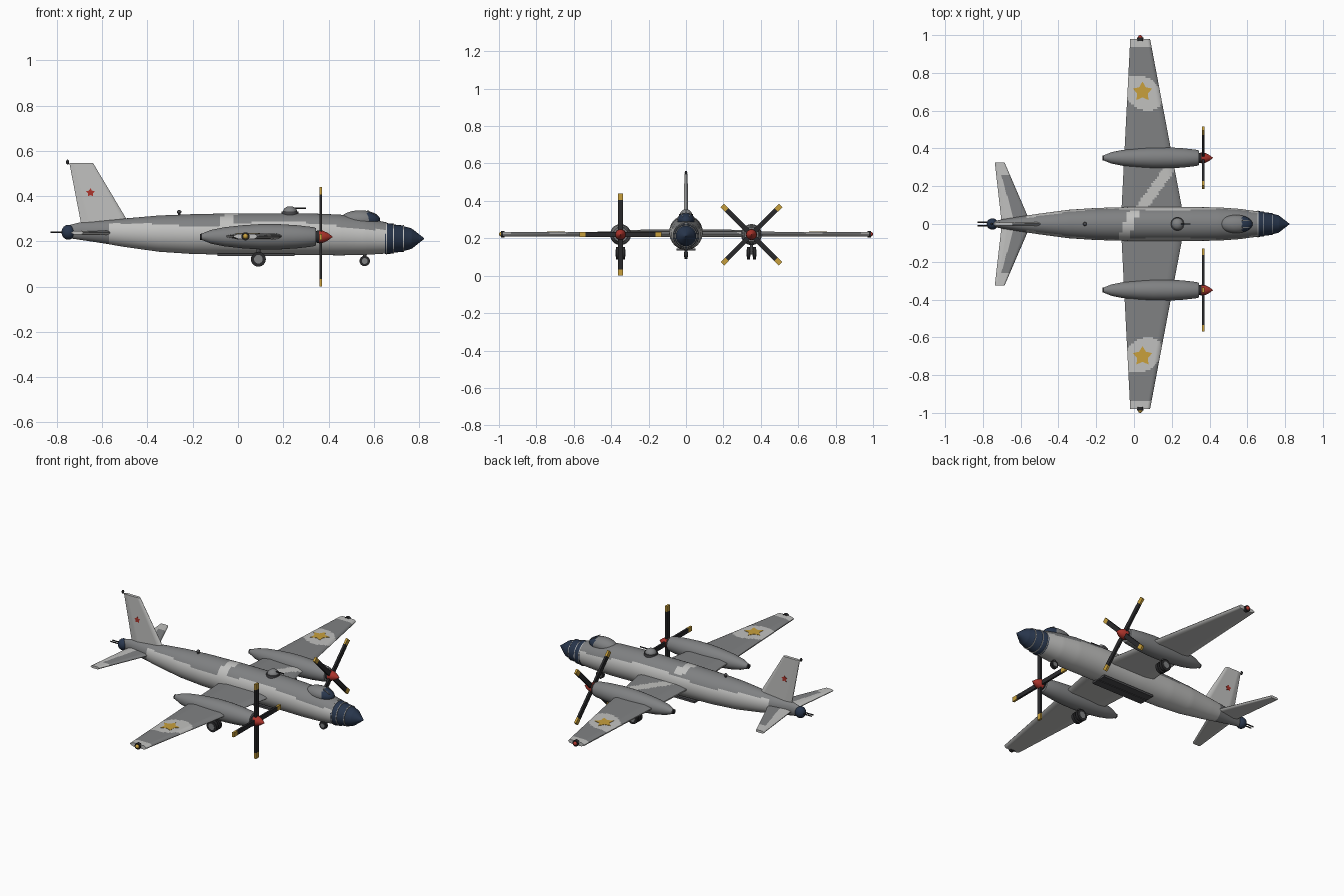
import bpy, bmesh, math
from mathutils import Matrix, Vector

if "Cube" in bpy.data.objects:
    bpy.data.objects.remove(bpy.data.objects["Cube"])


def material(name, r, g, b):
    m = bpy.data.materials.new(name)
    m.diffuse_color = (r, g, b, 1)
    m.use_nodes = True
    m.node_tree.nodes["Principled BSDF"].inputs["Base Color"].default_value = m.diffuse_color
    return m


DARK = material("dark grey paint", 0.215, 0.22, 0.225)
LIGHT = material("light grey paint", 0.53, 0.53, 0.52)
NAVY = material("navy glass", 0.022, 0.038, 0.075)
BLACK = material("black rubber", 0.022, 0.022, 0.024)
STEEL = material("gunmetal", 0.07, 0.07, 0.075)
GOLD = material("gold", 0.58, 0.35, 0.045)
RED = material("red", 0.42, 0.035, 0.025)


def finish(name, bm, mats, rule=None):
    bmesh.ops.remove_doubles(bm, verts=bm.verts, dist=1e-5)
    bmesh.ops.recalc_face_normals(bm, faces=bm.faces)
    bm.normal_update()
    for f in bm.faces:
        f.smooth = True
        if rule:
            f.material_index = rule(f.calc_center_median(), f.normal)
    for e in bm.edges:
        e.smooth = e.calc_face_angle(0) < 0.6
    me = bpy.data.meshes.new(name)
    bm.to_mesh(me)
    bm.free()
    for m in mats:
        me.materials.append(m)
    ob = bpy.data.objects.new(name, me)
    bpy.context.collection.objects.link(ob)
    return ob


def loft(name, stations, mats, rule=None, n=32, steps=1, y0=0.0):
    """Skin elliptical sections (x, z centre, half width, half height) along x."""
    rows = []
    for a, b in zip(stations, stations[1:]):
        rows += [[p + (q - p) * i / steps for p, q in zip(a, b)] for i in range(steps)]
    rows.append(stations[-1])
    bm = bmesh.new()
    rings = [[bm.verts.new((x, y0 + ry * math.cos(math.tau * k / n), z + rz * math.sin(math.tau * k / n)))
              for k in range(n)] for x, z, ry, rz in rows]
    for a, b in zip(rings, rings[1:]):
        for k in range(n):
            bm.faces.new((a[k], a[k - 1], b[k - 1], b[k]))
    bm.faces.new(rings[0])
    bm.faces.new(rings[-1])
    return finish(name, bm, mats, rule)


def turned(name, profile, z, mats, y0=0.0, n=24, rule=None):
    return loft(name, [(x, z, r, r) for x, r in profile], mats, rule, n, 1, y0)


def surface(name, root, tip, h, place, mats, rule=None, nv=1):
    """Wing panel: root and tip are (leading x, trailing x, span); place maps x, span, offset."""
    us = [0, 0.02, 0.07] + [0.12 + 0.04 * i for i in range(20)] + [0.94, 1]
    section = [(u, min(1, math.sqrt(u / 0.12), 0.25 + (1 - u) * 4)) for u in us]
    loop = section + [(u, -t) for u, t in reversed(section[1:])]
    bm = bmesh.new()
    rings = []
    for j in range(nv + 1):
        v = j / nv
        le, te, s = (a + (b - a) * v for a, b in zip(root, tip))
        hh = h[0] + (h[1] - h[0]) * v
        rings.append([bm.verts.new(place(le + (te - le) * u, s, t * hh)) for u, t in loop])
    for a, b in zip(rings, rings[1:]):
        for k in range(len(loop)):
            bm.faces.new((a[k], a[k - 1], b[k - 1], b[k]))
    bm.faces.new(rings[0])
    bm.faces.new(rings[-1])
    return finish(name, bm, mats, rule)


def box(name, centre, size, mat, rot=None):
    bm = bmesh.new()
    bmesh.ops.create_cube(bm, size=1, matrix=Matrix.Translation(centre) @ (rot or Matrix()) @ Matrix.Diagonal((*size, 1)))
    return finish(name, bm, [mat])


def ball(name, centre, radii, mats, rule=None):
    bm = bmesh.new()
    bmesh.ops.create_uvsphere(bm, u_segments=28, v_segments=16, radius=1,
                              matrix=Matrix.Translation(centre) @ Matrix.Diagonal((*radii, 1)))
    return finish(name, bm, mats, rule)


def rod(name, a, b, r, mat, n=20):
    a, b = Vector(a), Vector(b)
    bm = bmesh.new()
    m = Matrix.Translation((a + b) / 2) @ (b - a).to_track_quat('Z', 'Y').to_matrix().to_4x4()
    bmesh.ops.create_cone(bm, cap_ends=True, segments=n, radius1=r, radius2=r, depth=(b - a).length, matrix=m)
    return finish(name, bm, [mat])


def star(name, r, place, thick, mat):
    bm = bmesh.new()
    vs = []
    for k in range(10):
        a, q = math.pi / 2 + k * math.pi / 5, r * (1 if k % 2 == 0 else 0.55)
        vs.append(bm.verts.new(place(q * math.cos(a), q * math.sin(a), 0)))
    f = bm.faces.new(vs)
    ext = bmesh.ops.extrude_face_region(bm, geom=[f])
    d = Vector(place(0, 0, thick)) - Vector(place(0, 0, 0))
    bmesh.ops.translate(bm, verts=[v for v in ext["geom"] if isinstance(v, bmesh.types.BMVert)], vec=d)
    return finish(name, bm, [mat])


# Fuselage with dark top, light sides and a slanted light patch
def hull_paint(c, n):
    if c.x < -0.57:
        return 0
    if abs(c.x + 0.025 - 0.35 * c.y) < 0.028 and c.y < 0.07:
        return 1
    return 1 if n.z < 0.5 + 0.1 * math.sin(c.x * 9) else 0


loft("fuselage", [(-0.74, .243, .016, .03), (-0.70, .245, .024, .038), (-0.6, .242, .04, .05),
                  (-0.5, .238, .055, .063), (-0.35, .234, .075, .08), (-0.2, .232, .085, .088),
                  (0.0, .232, .09, .092), (0.3, .232, .09, .092), (0.45, .228, .088, .09),
                  (0.56, .222, .08, .082), (0.655, .215, .067, .069)], [DARK, LIGHT], hull_paint, 48, 10)

# Glazed nose with thin frames
turned("nose_glazing", [(0.65, .069), (0.685, .066), (0.69, .062), (0.73, .058), (0.735, .054),
                        (0.765, .046), (0.77, .043), (0.822, .002)], .212, [NAVY])
for x, r in ((0.657, .0705), (0.687, .0665), (0.732, .059)):
    turned("nose_frame", [(x - .002, r), (x + .002, r)], .212, [LIGHT])

# Cockpit canopy, dorsal turret, aerial, belly doors
ball("canopy", (0.54, 0, 0.295), (0.088, 0.048, 0.042), [DARK, NAVY], lambda c, n: int(c.x > 0.572))
for s in (-1, 1):
    box("windscreen_post", (0.592, s * 0.018, 0.325), (0.045, 0.004, 0.004), DARK, Matrix.Rotation(0.5, 4, 'Y'))
rod("turret_ring", (0.23, 0, 0.31), (0.23, 0, 0.331), 0.037, STEEL, 28)
ball("turret_dome", (0.23, 0, 0.328), (0.032, 0.032, 0.027), [DARK])
rod("turret_gun", (0.24, 0, 0.346), (0.30, 0, 0.346), 0.0035, BLACK, 8)
rod("aerial_stub", (-0.26, 0, 0.31), (-0.26, 0, 0.33), 0.006, STEEL, 10)
ball("aerial_dome", (-0.26, 0, 0.33), (0.01, 0.01, 0.008), [STEEL])
for s in (-1, 1):
    box("belly_door", (0.08, s * 0.026, 0.14), (0.34, 0.047, 0.012), STEEL)

# Tail turret
ball("tail_turret", (-0.75, 0, 0.24), (0.03, 0.03, 0.033), [NAVY])
for s in (-1, 1):
    rod("tail_gun", (-0.76, s * 0.009, 0.24), (-0.828, s * 0.009, 0.24), 0.0035, BLACK, 8)

# Tail fin with red stars and tip lamp
surface("tail_fin", (-0.47, -0.69, 0.26), (-0.64, -0.745, 0.545), (.011, .009),
        lambda x, s, t: (x, t, s), [LIGHT])
for s in (-1, 1):
    star("fin_star", 0.02, lambda a, b, t, s=s: (-0.652 + a, s * (0.0085 + t), 0.415 + b), 0.003, RED)
ball("fin_lamp", (-0.753, 0, 0.55), (0.007, 0.007, 0.011), [BLACK])


# Camouflage rules: 0 dark, 1 light
def wing_paint(c, n):
    y = abs(c.y)
    if n.z < 0.1 or y > 0.94:
        return 1
    if ((c.x - 0.045) / 0.105) ** 2 + ((y - 0.695 + 0.25 * (c.x - .045)) / 0.09) ** 2 < 1:
        return 1
    return int(0.08 < c.y < 0.31 and abs(c.x - (0.05 + 0.72 * (c.y - 0.1))) < 0.035)


def tail_paint(c, n):
    y = abs(c.y)
    lead = -0.545 - 0.43 * y
    return 0 if n.z > 0.1 and y < 0.26 and c.x > lead - 0.085 + 0.15 * y else 1


for s in (-1, 1):
    side = "left" if s > 0 else "right"
    # Wings, tailplanes, gold stars and tip lamps
    surface(side + "_wing", (0.27, -0.07, 0), (0.085, -0.02, 0.98), (.015, .011),
            lambda x, v, t: (x, s * v, 0.222 + t), [DARK, LIGHT], wing_paint, 90)
    surface(side + "_tailplane", (-0.545, -0.70, 0), (-0.685, -0.737, 0.325), (.010, .007),
            lambda x, v, t: (x, s * v, 0.238 + t), [DARK, LIGHT], tail_paint, 30)
    star(side + "_wing_star", 0.054, lambda a, b, t: (0.045 + a, s * 0.7 + b, 0.232 + t), 0.004, GOLD)
    rod(side + "_lamp_socket", (0.033, s * 0.97, 0.222), (0.033, s * 0.988, 0.222), 0.018, BLACK)
    ball(side + "_lamp", (0.033, s * 0.987, 0.222), (0.012, 0.013, 0.012), [RED if s > 0 else GOLD])

    # Engine nacelle, exhaust, spinner
    y = s * 0.35
    turned(side + "_nacelle", [(-0.16, .014), (-0.12, .03), (-0.06, .042), (0.02, .051), (0.10, .056),
                               (0.18, .056), (0.26, .051), (0.33, .043), (0.345, .038)], .22, [DARK], y, 32)
    turned(side + "_exhaust", [(-0.168, .013), (-0.15, .015)], .22, [BLACK], y, 16)
    turned(side + "_hub", [(0.34, .025), (0.358, .028)], .22, [BLACK], y)
    turned(side + "_spinner", [(0.357, .029), (0.375, .027), (0.395, .018), (0.418, .001)], .22, [RED], y)

    # Four-blade propeller with gold tips
    for k in range(4):
        rot = Matrix.Rotation(math.radians(90 * k + (45 if s > 0 else 0)), 4, 'X')
        hub = Vector((0.366, y, 0.22))
        box(side + "_blade", hub + rot @ Vector((0, 0, 0.1)), (0.012, 0.026, 0.18), BLACK, rot)
        box(side + "_blade_tip", hub + rot @ Vector((0, 0, 0.203)), (0.0125, 0.0265, 0.034), GOLD, rot)

    # Twin main wheels
    rod(side + "_wheel_axle", (0.09, y - 0.02, 0.121), (0.09, y + 0.02, 0.121), 0.008, STEEL)
    rod(side + "_wheel_strut", (0.09, y, 0.121), (0.09, y, 0.19), 0.009, STEEL)
    for d in (-1, 1):
        w = y + d * 0.016
        rod(side + "_wheel", (0.09, w - 0.009, 0.121), (0.09, w + 0.009, 0.121), 0.033, BLACK, 24)
        rod(side + "_wheel_cap", (0.09, w - 0.011, 0.121), (0.09, w + 0.011, 0.121), 0.019, DARK)

# Nose wheel
rod("nose_strut", (0.56, 0, 0.115), (0.56, 0, 0.16), 0.007, STEEL)
rod("nose_wheel", (0.56, -0.008, 0.113), (0.56, 0.008, 0.113), 0.023, BLACK, 24)
rod("nose_wheel_cap", (0.56, -0.01, 0.113), (0.56, 0.01, 0.113), 0.013, DARK)
